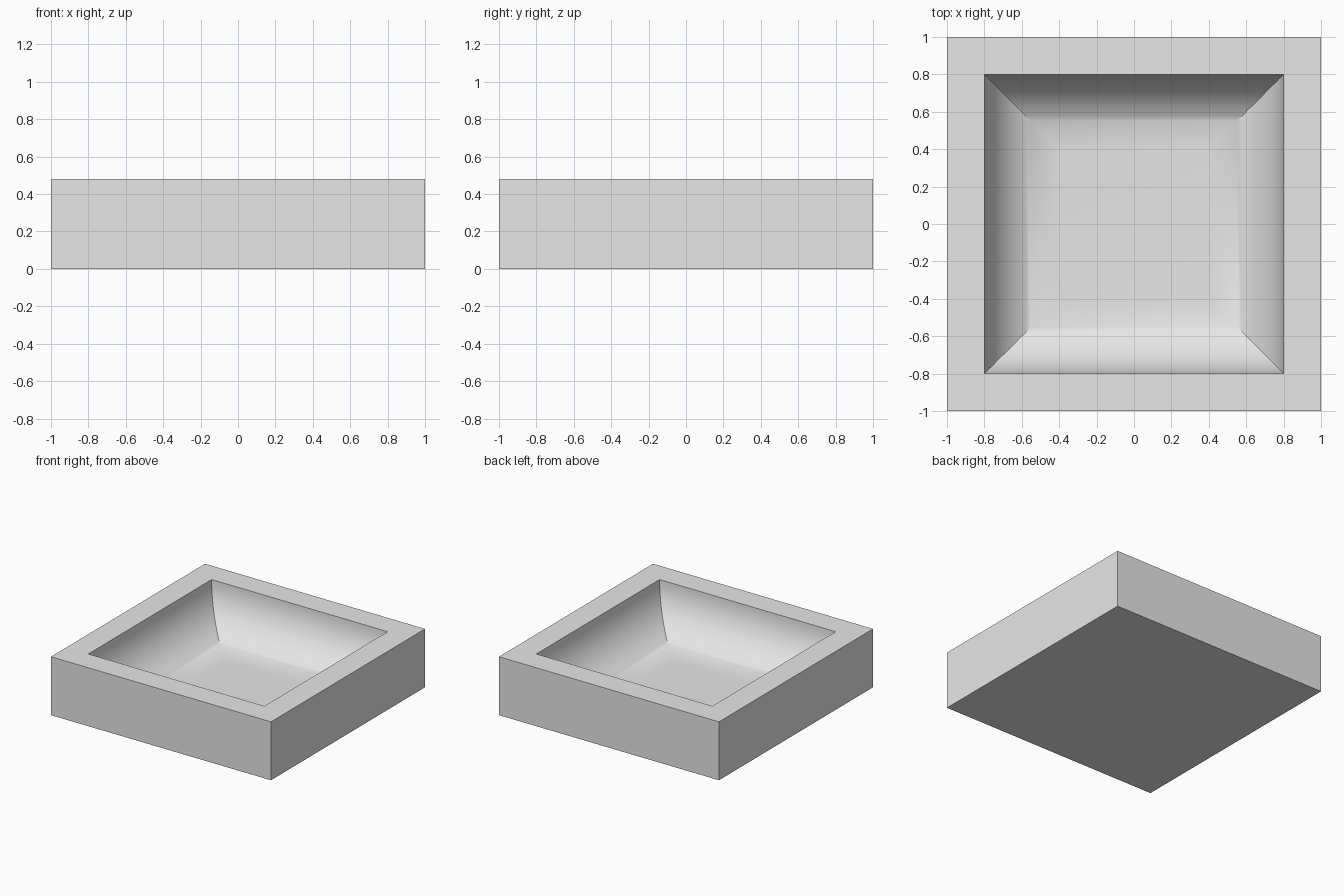
import bpy, bmesh, math

if "Cube" in bpy.data.objects:
    bpy.data.objects.remove(bpy.data.objects["Cube"])

OUTER, HEIGHT = 1.0, 0.48      # half width and height of the block
OPENING, RADIUS = 0.8, 0.4     # half width of the recess, radius of its curved walls
STEPS = 24

grey = bpy.data.materials.new("plain grey")
grey.diffuse_color = (0.8, 0.8, 0.8, 1.0)
grey.use_nodes = True
grey.node_tree.nodes["Principled BSDF"].inputs["Base Color"].default_value = grey.diffuse_color

bm = bmesh.new()


def ring(half, z):
    return [bm.verts.new((sx * half, sy * half, z))
            for sx, sy in ((-1, -1), (1, -1), (1, 1), (-1, 1))]


def bridge(a, b):
    for i in range(4):
        j = (i + 1) % 4
        bm.faces.new((a[i], a[j], b[j], b[i]))


# Block: underside, outer walls, flat rim
base = ring(OUTER, 0)
top = ring(OUTER, HEIGHT)
bm.faces.new(base[::-1])
bridge(base, top)

# Recess: quarter-circle walls with mitred corners, down to a flat floor
previous = top
for k in range(STEPS + 1):
    a = math.pi / 2 * k / STEPS
    current = ring(OPENING - RADIUS + RADIUS * math.cos(a),
                   HEIGHT - RADIUS * math.sin(a))
    bridge(previous, current)
    previous = current
bm.faces.new(previous)

mesh = bpy.data.meshes.new("tray")
bm.to_mesh(mesh)
bm.free()
mesh.materials.append(grey)
tray = bpy.data.objects.new("tray", mesh)
bpy.context.collection.objects.link(tray)

# Smooth curved walls, sharp rim and corners
bpy.context.view_layer.objects.active = tray
tray.select_set(True)
bpy.ops.object.shade_smooth_by_angle(angle=math.radians(30))
